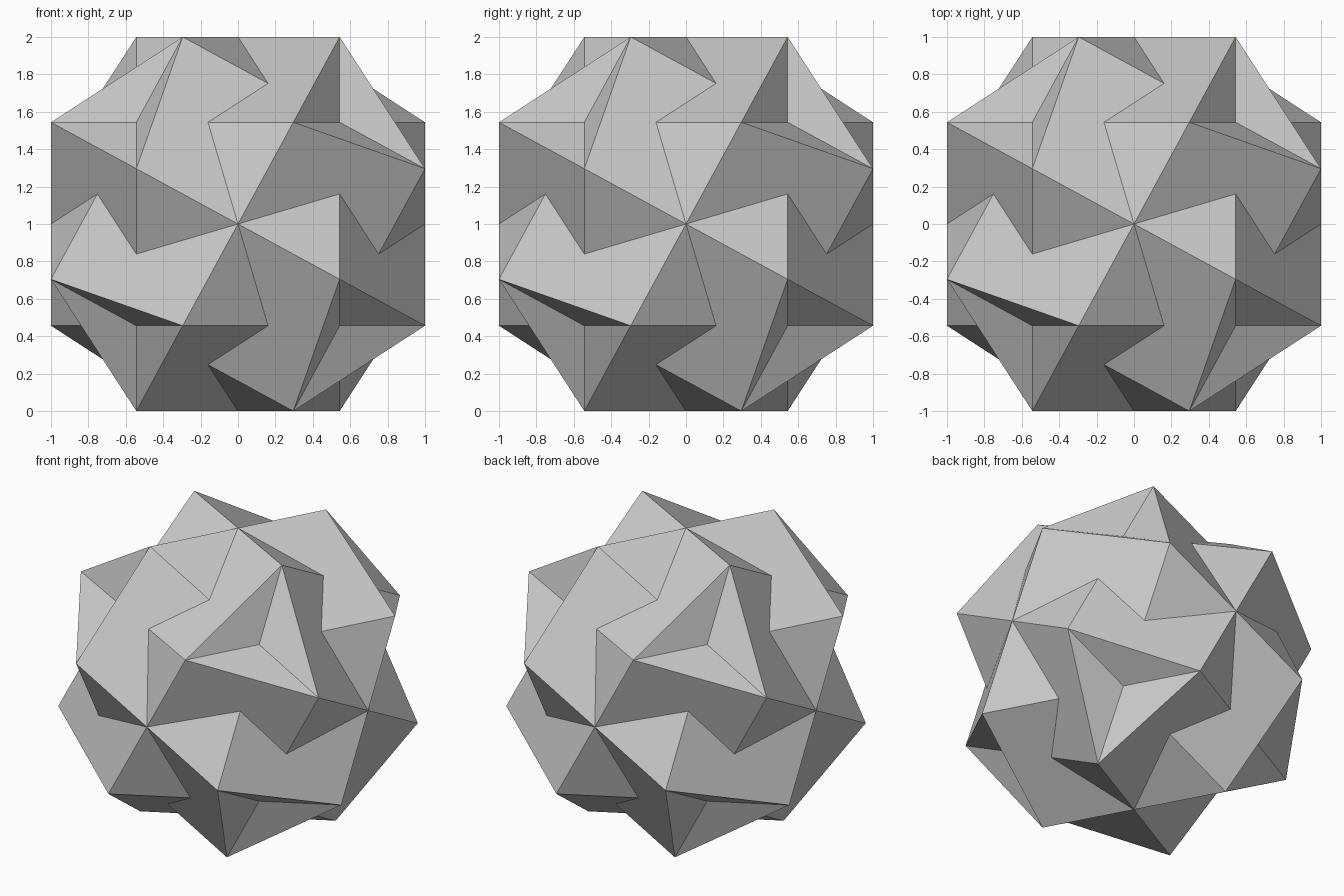
import bpy, bmesh
from itertools import permutations, product
from mathutils import Matrix, Vector
from mathutils.geometry import intersect_line_line

if "Cube" in bpy.data.objects:
    bpy.data.objects.remove(bpy.data.objects["Cube"])

# Corner coordinates follow the snub cube ratio t (t^3 = t^2 + t + 1)
t = 1.8392867552
q, p = 1 / t, 1 / t ** 2

# One crossed pentagon a-d-g-f-c, split where its sides d-g and f-c cross
a = Vector((-p, -1, -q))
c = Vector((p, -1, q))
d = Vector((-1, -q, -p))
f = Vector((-1, -p, q))
g = Vector((-p, -q, 1))
x = intersect_line_line(d, g, f, c)[0]
pieces = [(a, d, x, c), (x, f, g)]

# The 24 rotations of a cube
rotations = []
for order in permutations(range(3)):
    for signs in product((1, -1), repeat=3):
        m = Matrix([[signs[r] if order[r] == k else 0 for k in range(3)] for r in range(3)])
        if m.determinant() > 0:
            rotations.append(m)

# Star solid: the crossed pentagon repeated by every rotation
bm = bmesh.new()
lift = Vector((0, 0, 1))
for m in rotations:
    for piece in pieces:
        face = bm.faces.new([bm.verts.new(m @ v) for v in piece])
        face.normal_update()
        if face.normal.dot(face.calc_center_median()) < 0:
            face.normal_flip()
bmesh.ops.remove_doubles(bm, verts=bm.verts, dist=1e-4)
bmesh.ops.translate(bm, verts=bm.verts, vec=lift)

mesh = bpy.data.meshes.new("star_solid")
bm.to_mesh(mesh)
bm.free()
bpy.context.collection.objects.link(bpy.data.objects.new("star_solid", mesh))
